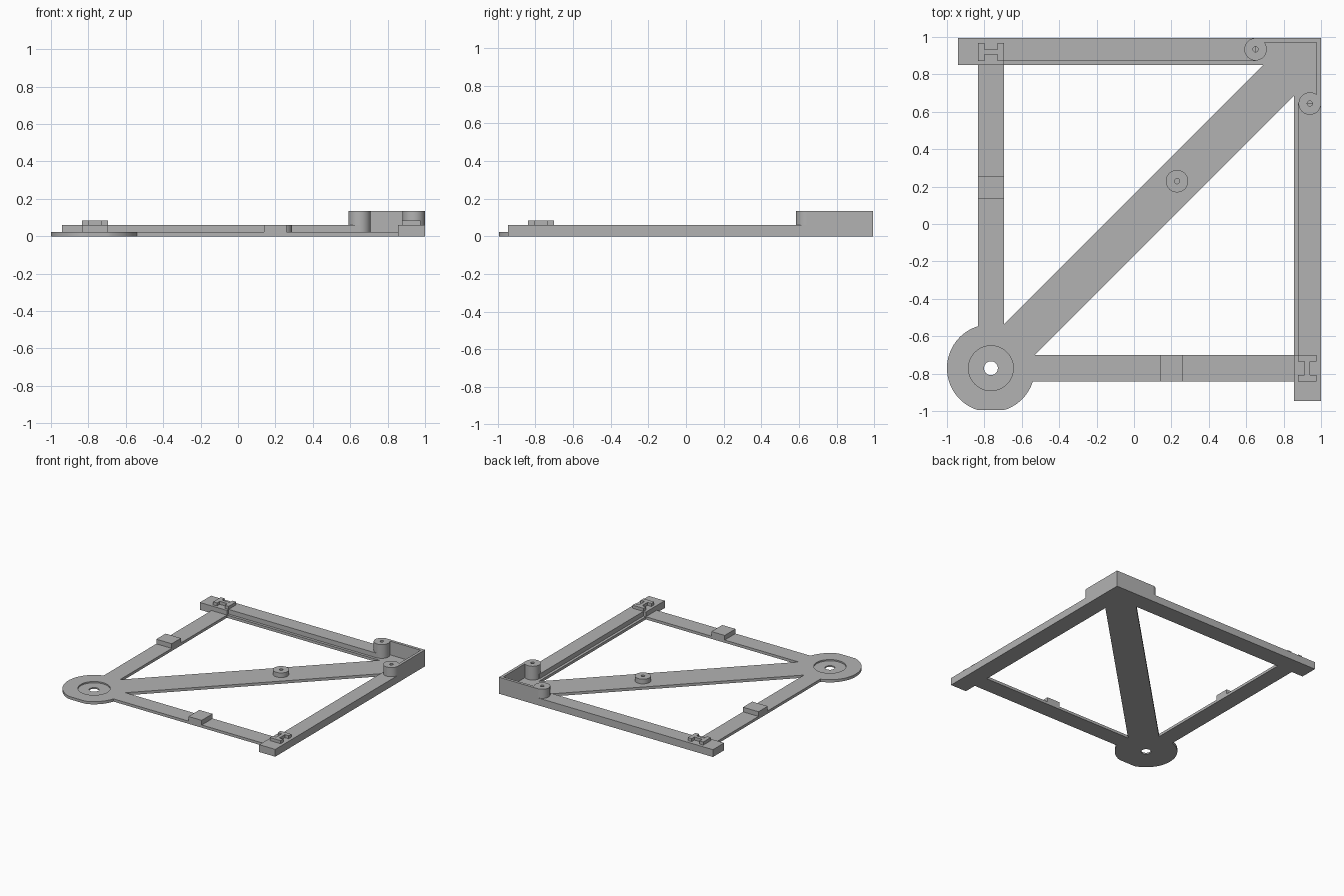
import bpy
from math import sin, cos, pi, asin, radians

cube = bpy.data.objects.get("Cube")
if cube:
    bpy.data.objects.remove(cube)

SHIFT = -0.006           # centres the trimmed frame on y
PLATE, BAR, TALL = 0.022, 0.06, 0.135
C, R, HALF = -0.765, 0.235, 0.07   # hub centre, hub radius, leg half width

grey = bpy.data.materials.new("light_grey")
grey.use_nodes = True
colour = (0.45, 0.45, 0.45, 1)
grey.diffuse_color = colour
grey.node_tree.nodes["Principled BSDF"].inputs["Base Color"].default_value = colour


def arc(x, y, r, start=0.0, end=2 * pi, n=48):
    return [(x + r * cos(start + (end - start) * i / n),
             y + r * sin(start + (end - start) * i / n)) for i in range(n)]


def rect(x0, x1, y0, y1):
    return [(x0, y0), (x1, y0), (x1, y1), (x0, y1)]


def swap(loop):
    return [(y, x) for x, y in reversed(loop)]


def slab(name, loops, z0, z1):
    """Extrude an outline, with any further loops as holes."""
    curve = bpy.data.curves.new(name, "CURVE")
    curve.dimensions = "2D"
    curve.fill_mode = "BOTH"
    curve.extrude = (z1 - z0) / 2
    for loop in loops:
        spline = curve.splines.new("POLY")
        spline.points.add(len(loop) - 1)
        for point, (x, y) in zip(spline.points, loop):
            point.co = (x, y + SHIFT, 0, 1)
        spline.use_cyclic_u = True
    obj = bpy.data.objects.new(name, curve)
    obj.location.z = (z0 + z1) / 2
    bpy.context.collection.objects.link(obj)
    bpy.ops.object.select_all(action="DESELECT")
    obj.select_set(True)
    bpy.context.view_layer.objects.active = obj
    bpy.ops.object.convert(target="MESH")
    obj = bpy.context.object
    bpy.ops.object.mode_set(mode="EDIT")
    bpy.ops.mesh.select_all(action="SELECT")
    bpy.ops.mesh.remove_doubles(threshold=0.0001)
    bpy.ops.mesh.normals_make_consistent(inside=False)
    bpy.ops.object.mode_set(mode="OBJECT")
    obj.data.materials.clear()
    obj.data.materials.append(grey)
    bpy.ops.object.shade_smooth_by_angle(angle=radians(30))


def pair(name, loops, z0, z1):
    """One part on the rear arm and its twin on the left arm."""
    slab("rear_" + name, loops, z0, z1)
    slab("left_" + name, [swap(loop) for loop in loops], z0, z1)


# Base plate: hub, legs, diagonal brace and arm floors in one outline
a = asin(HALF / R)
hub = [(x, max(y, -0.988)) for x, y in arc(C, C, R, pi / 2 + a, 2 * pi - a, 64)]
outline = hub + [(C + R * cos(a), C - HALF), (0.855, C - HALF), (0.855, -0.94), (1, -0.94),
                 (1, 1), (-0.94, 1), (-0.94, 0.855), (C - HALF, 0.855)]
window = [(C + HALF, 0.855), (C + HALF, C + HALF + 0.165), (0.69, 0.855)]
windows = [window, swap(window)]
slab("base_plate_lower", [outline, *windows, arc(C, C, 0.037)], 0, PLATE / 2)
slab("base_plate_upper", [outline, *windows, arc(C, C, 0.12)], PLATE / 2, PLATE)

# Raised arms, full width at the free end and stepped back along the window
arm = [(-0.94, 0.855), (C + HALF, 0.855), (C + HALF, 0.877), (0.65, 0.877), (0.65, 1), (-0.94, 1)]
pair("arm", [arm], PLATE, BAR)

# H-shaped locating keys near the arm ends
x0, x1, y0, y1, t = C - HALF, C + HALF, 0.877, 0.975, 0.035
key = [(x0, y0), (x0 + t, y0), (x0 + t, y0 + t), (x1 - t, y0 + t), (x1 - t, y0), (x1, y0),
       (x1, y1), (x1 - t, y1), (x1 - t, y1 - t), (x0 + t, y1 - t), (x0 + t, y1), (x0, y1)]
pair("key", [key], BAR, 0.085)

# Tall corner wall and screw posts
wall = [(0.65, 0.977), (0.977, 0.977), (0.977, 0.65), (1, 0.65), (1, 1), (0.65, 1)]
slab("corner_wall", [wall], PLATE, TALL)
pair("screw_post", [arc(0.65, 0.94, 0.06), arc(0.65, 0.94, 0.014, n=24)], PLATE, TALL)

# Boss on the brace and rest blocks on the legs
slab("brace_boss", [arc(0.23, 0.235, 0.06), arc(0.23, 0.235, 0.014, n=24)], PLATE, BAR)
block = rect(C - HALF, C + HALF, 0.14, 0.26)
slab("right_leg_block", [block], PLATE, BAR)
slab("front_leg_block", [swap(block)], PLATE, BAR)
